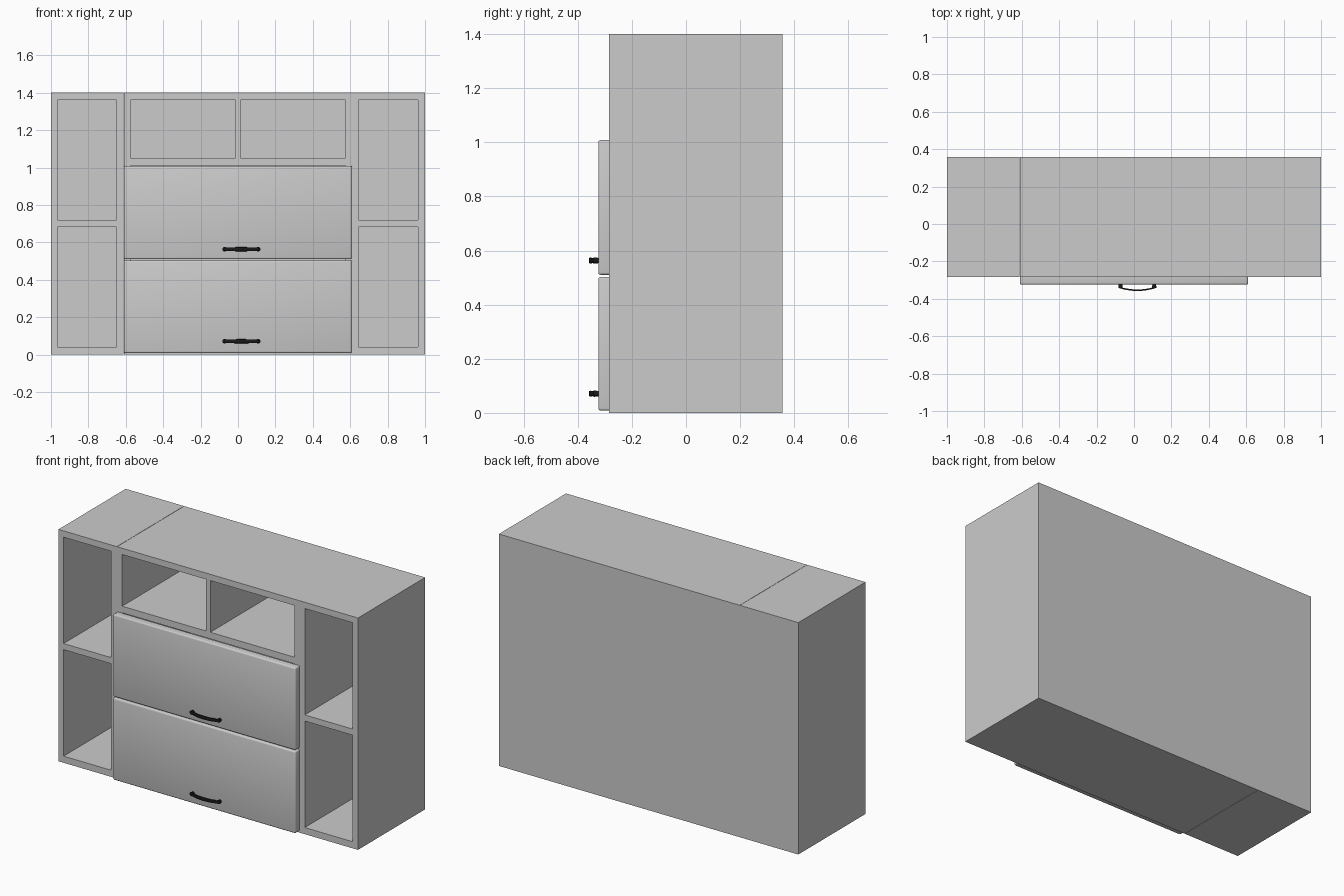
import bpy, bmesh, math
from mathutils import Matrix

if "Cube" in bpy.data.objects:
    bpy.data.objects.remove(bpy.data.objects["Cube"])

FRONT, BACK, TOP = -0.284, 0.357, 1.4

black = bpy.data.materials.new("black_metal")
black.diffuse_color = (0.01, 0.01, 0.01, 1)
black.use_nodes = True
black.node_tree.nodes["Principled BSDF"].inputs["Base Color"].default_value = black.diffuse_color


def make(name, bm, mat=None):
    bmesh.ops.recalc_face_normals(bm, faces=bm.faces)
    me = bpy.data.meshes.new(name)
    bm.to_mesh(me)
    bm.free()
    ob = bpy.data.objects.new(name, me)
    bpy.context.collection.objects.link(ob)
    if mat:
        me.materials.append(mat)
    return ob


def add_box(bm, x, y, z):
    size = [b - a for a, b in (x, y, z)]
    mid = [(a + b) / 2 for a, b in (x, y, z)]
    bmesh.ops.create_cube(bm, size=1, matrix=Matrix.Translation(mid) @ Matrix.Diagonal((*size, 1)))


def finish(ob, angle):
    bpy.ops.object.select_all(action='DESELECT')
    ob.select_set(True)
    bpy.context.view_layer.objects.active = ob
    for m in list(ob.modifiers):
        bpy.ops.object.modifier_apply(modifier=m.name)
    if angle:
        bpy.ops.object.shade_smooth_by_angle(angle=math.radians(angle))


def carcass(name, x, openings):
    """Solid block with box-shaped compartments cut in from the front."""
    bm = bmesh.new()
    add_box(bm, x, (FRONT, BACK), (0, TOP))
    body = make(name, bm)
    bm = bmesh.new()
    for ox, oz, back in openings:
        add_box(bm, ox, (FRONT - 0.1, back), oz)
    cutter = make(name + "_cutter", bm)
    cutter.hide_render = True
    mod = body.modifiers.new("compartments", 'BOOLEAN')
    mod.operation, mod.solver, mod.object = 'DIFFERENCE', 'EXACT', cutter
    finish(body, None)
    bpy.data.objects.remove(cutter)


# Side shelf column and the main cabinet with its own right column
LOW, HIGH, UPPER, D = (0.04, 0.683), (0.72, 1.362), (1.05, 1.362), 0.34
carcass("left_shelf_unit", (-1, -0.611), [((-0.966, -0.65), z, D) for z in (LOW, HIGH)])
carcass("main_cabinet", (-0.609, 1), [
    ((0.645, 0.963), LOW, D), ((0.645, 0.963), HIGH, D),
    ((-0.575, -0.014), UPPER, D), ((0.014, 0.575), UPPER, D),
    ((-0.575, 0.575), (0.04, 1.01), 0.352)])


def drawer_front(name, z0, z1):
    bm = bmesh.new()
    add_box(bm, (-0.61, 0.61), (-0.324, FRONT), (z0, z1))
    # Round every edge except those against the cabinet
    edges = [e for e in bm.edges if any(v.co.y < -0.3 for v in e.verts)]
    bmesh.ops.bevel(bm, geom=edges, offset=0.009, segments=3, profile=0.5, affect='EDGES')
    finish(make(name, bm), 60)


def handle(name, z):
    cx, half = 0.018, 0.1
    # Bowed bar swept from a small rectangular section
    bm = bmesh.new()
    rings = []
    n = 16
    for i in range(n + 1):
        t = 2 * i / n - 1
        y = -0.354 + 0.016 * t * t
        h = 0.008 + 0.003 * (1 - t * t)
        rings.append([bm.verts.new((cx + half * t, y + dy, z + dz))
                      for dy, dz in ((-0.004, -h), (0.004, -h), (0.004, h), (-0.004, h))])
    for a, b in zip(rings, rings[1:]):
        for k in range(4):
            bm.faces.new((a[k], a[(k + 1) % 4], b[(k + 1) % 4], b[k]))
    bm.faces.new(rings[0])
    bm.faces.new(rings[-1])
    bar = make(name + "_bar", bm, black)
    bev = bar.modifiers.new("round", 'BEVEL')
    bev.width, bev.segments = 0.003, 2
    finish(bar, 40)
    # Round mounting feet
    bm = bmesh.new()
    for s in (-1, 1):
        m = Matrix.Translation((cx + s * 0.09, -0.331, z)) @ Matrix.Rotation(math.pi / 2, 4, 'X')
        bmesh.ops.create_cone(bm, cap_ends=True, segments=20, radius1=0.0095,
                              radius2=0.012, depth=0.02, matrix=m)
    finish(make(name + "_feet", bm, black), 40)


# Two stacked drawers
for label, z0, z1, hz in (("lower", 0.008, 0.503, 0.071), ("upper", 0.51, 1.008, 0.563)):
    drawer_front(label + "_drawer_front", z0, z1)
    handle(label + "_handle", hz)
